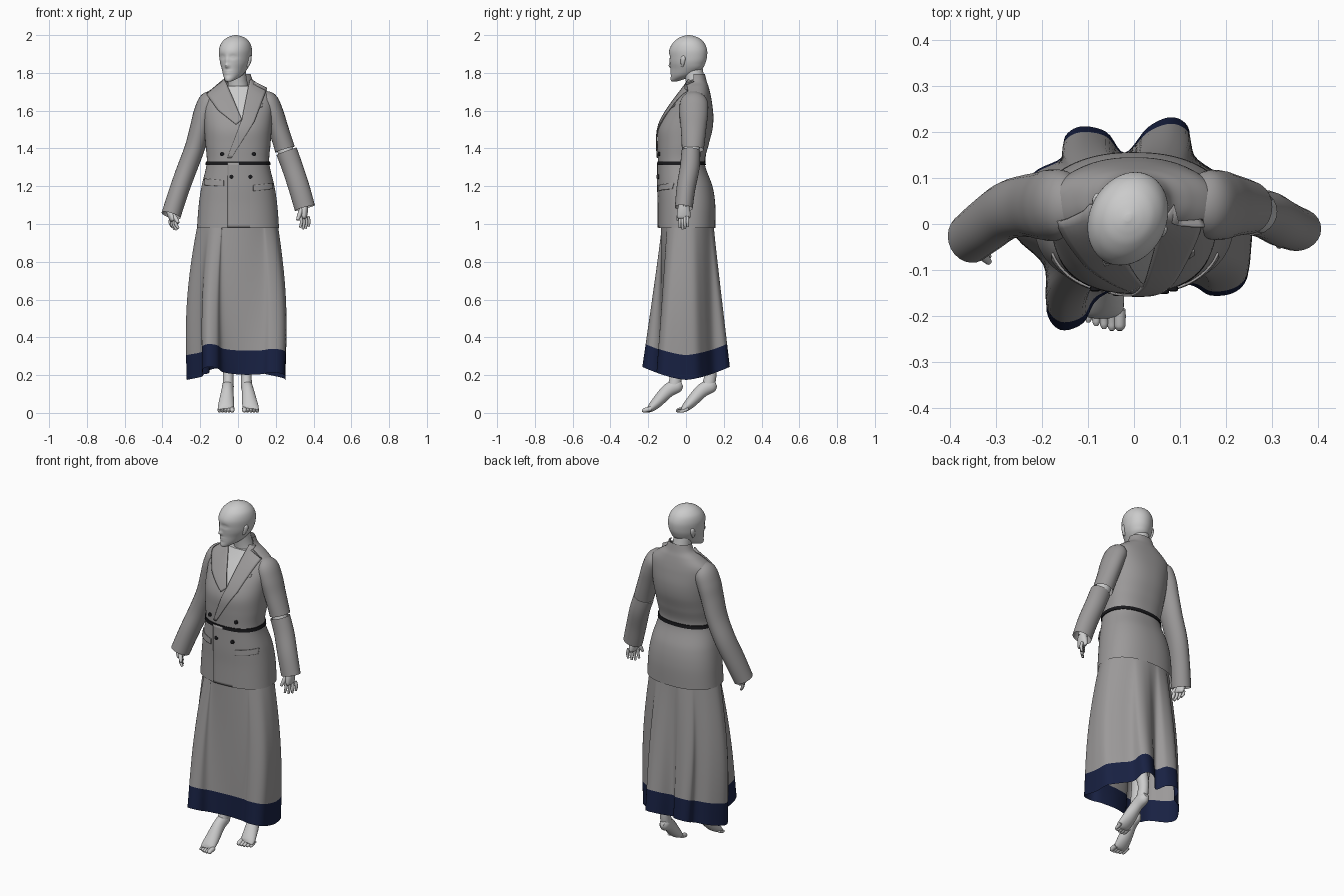
import bpy, bmesh
from math import sin, cos, pi, atan2, exp, radians
from mathutils import Vector, Matrix
from mathutils.bvhtree import BVHTree


def material(name, rgb):
    m = bpy.data.materials.new(name)
    m.diffuse_color = (*rgb, 1)
    return m


CLOTH = material("cloth_grey", (0.33, 0.32, 0.32))
NAVY = material("navy", (0.009, 0.015, 0.055))
BLACK = material("black", (0.01, 0.01, 0.012))


def smooth(rows, n, closed=False):
    """Catmull-Rom through rows of numbers."""
    c, out = len(rows), []
    get = lambda i: rows[i % c] if closed else rows[max(0, min(c - 1, i))]
    for i in range(c if closed else c - 1):
        for k in range(n):
            t = k / n
            out.append([0.5 * (2 * b + (d - a) * t + (2 * a - 5 * b + 4 * d - e) * t * t
                               + (3 * b - a - 3 * d + e) * t ** 3)
                        for a, b, d, e in zip(get(i - 1), get(i), get(i + 1), get(i + 2))])
    return out if closed else out + [list(rows[-1])]


def loft(name, rings, mat=None, caps=True, closed=True, thick=0):
    bm = bmesh.new()
    vs = [[bm.verts.new(p) for p in r] for r in rings]
    n = len(vs[0])
    for a, b in zip(vs, vs[1:]):
        for i in range(n if closed else n - 1):
            j = (i + 1) % n
            bm.faces.new((a[i], a[j], b[j], b[i]))
    if caps and closed:
        bm.faces.new(vs[0][::-1])
        bm.faces.new(vs[-1])
    bmesh.ops.recalc_face_normals(bm, faces=bm.faces)
    me = bpy.data.meshes.new(name)
    bm.to_mesh(me)
    bm.free()
    for p in me.polygons:
        p.use_smooth = True
    me.set_sharp_from_angle(angle=radians(50))
    ob = bpy.data.objects.new(name, me)
    bpy.context.collection.objects.link(ob)
    if mat:
        me.materials.append(mat)
    if thick:
        s = ob.modifiers.new("thickness", "SOLIDIFY")
        s.thickness, s.offset = thick, 0
    return ob


def tube(name, rows, mat=None, n=5, seg=24, caps=True):
    """rows: x, y, z, radius across, radius front to back"""
    rows, rings = smooth(rows, n), []
    P = [Vector(r[:3]) for r in rows]
    for i, r in enumerate(rows):
        T = (P[min(i + 1, len(P) - 1)] - P[max(i - 1, 0)]).normalized()
        U = Vector((1, 0, 0))
        U = (U - T * U.dot(T)).normalized()
        V = T.cross(U)
        rings.append([P[i] + U * r[3] * cos(2 * pi * k / seg) + V * r[4] * sin(2 * pi * k / seg)
                      for k in range(seg)])
    return loft(name, rings, mat, caps)


def oval(cx, hw, yf, yb, z, s=1, p=2.3, seg=96):
    cy, hd = (yf + yb) / 2, (yb - yf) / 2 * s
    f = lambda v: abs(v) ** (2 / p) * (1 if v > 0 else -1)
    return [Vector((cx + hw * s * f(cos(2 * pi * k / seg)), cy + hd * f(sin(2 * pi * k / seg)), z))
            for k in range(seg)]


# Jacket body: z, half width, front y, back y
TORSO = smooth([(0.98, .217, -.145, .155), (1.1, .208, -.145, .155), (1.2, .193, -.148, .14),
                (1.32, .166, -.148, .10), (1.42, .172, -.151, .12), (1.5, .178, -.148, .14),
                (1.57, .183, -.12, .145), (1.64, .188, -.075, .138), (1.685, .175, -.042, .13),
                (1.725, .125, -.015, .12), (1.755, .083, -.004, .11), (1.795, .066, .002, .1)], 8)


def torso_ring(z, s):
    for a, b in zip(TORSO, TORSO[1:]):
        if z <= b[0]:
            t = (z - a[0]) / (b[0] - a[0])
            r = [u + (v - u) * t for u, v in zip(a, b)]
            return oval(0, r[1], r[2], r[3], z, s)


jacket = loft("jacket_body", [oval(0, r[1], r[2], r[3], r[0]) for r in TORSO], CLOTH, caps=False)
bm = bmesh.new()
bm.from_mesh(jacket.data)
bvh = BVHTree.FromBMesh(bm)
# Open the neckline; its rough edge lies under the lapels
cut = []
for f in bm.faces:
    c = f.calc_center_median()
    t = (c.z - 1.545) / 0.215
    if t > 0 and c.y < .04 and .008 - .09 * t < c.x < .03 + .042 * t:
        cut.append(f)
bmesh.ops.delete(bm, geom=cut, context='FACES')
bm.to_mesh(jacket.data)
bm.free()


def on_front(x, z, off):
    p, nrm, _, _ = bvh.ray_cast(Vector((x, -1, z)), Vector((0, 1, 0)))
    if p is None:
        p, nrm, _, _ = bvh.find_nearest(Vector((x, -.02, z)))
        p = Vector((x, p.y, z))
    return p + (nrm if nrm.y < 0 else -nrm) * off


def along(line, t):
    f = t * (len(line) - 1)
    i = min(int(f), len(line) - 2)
    return Vector(line[i]).lerp(Vector(line[i + 1]), f - i)


def patch(name, a, b, oa=.004, ob=.005, n=24, m=8):
    """Cloth strip between two x,z lines laid on the jacket front"""
    rings = []
    for i in range(n + 1):
        p, q = along(a, i / n), along(b, i / n)
        rings.append([on_front(*p.lerp(q, j / m), oa + (ob - oa) * j / m) for j in range(m + 1)])
    loft(name, rings, CLOTH, closed=False, thick=.005)


patch("lapel_right", [(-.07, 1.765), (-.025, 1.66), (.02, 1.55)], [(-.165, 1.685), (-.105, 1.6), (-.01, 1.525)])
patch("lapel_left", [(.062, 1.765), (.02, 1.55), (-.055, 1.35)], [(.152, 1.715), (.085, 1.54), (-.035, 1.35)])
patch("front_overlap", [(-.055, 1.325), (-.055, .982)], [(.09, 1.325), (.09, .982)], .005, -.004)
patch("hip_pocket_right", [(-.175, 1.24), (-.075, 1.23)], [(-.175, 1.205), (-.075, 1.2)], .003, .004)
patch("hip_pocket_left", [(.08, 1.205), (.18, 1.215)], [(.08, 1.175), (.18, 1.185)], .003, .004)
patch("chest_pocket", [(.07, 1.615), (.13, 1.635)], [(.07, 1.6), (.13, 1.62)], .002, .003)

# Belt and buttons
loft("belt", [torso_ring(z, s) for z, s in ((1.312, 1.0), (1.312, 1.03), (1.332, 1.03), (1.332, 1.0))], BLACK, caps=False)
for i, (x, z) in enumerate([(-.085, 1.37), (.085, 1.37), (-.035, 1.25), (.065, 1.25)]):
    p = on_front(x, z, .006)
    tube(f"button_{i + 1}", [(x, p.y + .006, z, .011, .011), (x, p.y - .002, z, .011, .011),
                             (x, p.y - .004, z, .006, .006)], BLACK, n=1, seg=16)

# Sleeves
tube("sleeve_right", [(-.115, .045, 1.685, .02, .03), (-.15, .043, 1.655, .052, .07), (-.178, .041, 1.59, .056, .078),
                      (-.2, .04, 1.51, .054, .074), (-.23, .04, 1.4, .053, .068), (-.275, .03, 1.28, .053, .064),
                      (-.318, 0, 1.16, .052, .062), (-.355, -.03, 1.045, .052, .056)], CLOTH, caps=False)
tube("sleeve_left_upper", [(.12, .045, 1.685, .02, .03), (.155, .043, 1.655, .052, .07), (.185, .041, 1.59, .055, .076),
                           (.212, .04, 1.51, .053, .068), (.235, .038, 1.44, .053, .062), (.249, .036, 1.395, .054, .058)],
     CLOTH, caps=False)
tube("sleeve_left_lower", [(.257, .026, 1.385, .057, .05), (.288, .02, 1.3, .056, .052), (.324, .0, 1.19, .056, .05),
                           (.354, -.012, 1.085, .055, .047)], CLOTH, caps=False)
tube("left_arm", [(.225, .035, 1.47, .038, .04), (.25, .03, 1.39, .042, .042), (.305, .01, 1.24, .036, .036),
                  (.352, -.012, 1.09, .024, .026)])


# Hands
def hand(side, wrist, tip, spread):
    w, t, s = Vector(wrist), Vector(tip), Vector(spread).normalized()
    k = w.lerp(t, .5)
    tube(f"palm_{side}", [(*w, .022, .024), (*w.lerp(t, .25), .021, .033), (*k, .016, .036), (*w.lerp(t, .58), .01, .03)])
    for i in range(4):
        a = k + s * (i - 1.5) * .018
        e = t + s * (i - 1.5) * .02 + Vector((0, 0, (.008, 0, .003, .014)[i]))
        mid = a.lerp(e, .5) + Vector((.006 if w.x > 0 else -.006, 0, 0))
        tube(f"finger_{side}_{i + 1}", [(*a, .009, .009), (*mid, .0085, .0085), (*e, .006, .006)], seg=10, n=4)
    a, e = w.lerp(t, .2) - s * .018, w.lerp(t, .65) - s * .05
    tube(f"thumb_{side}", [(*a, .012, .012), (*a.lerp(e, .6), .011, .011), (*e, .007, .007)], seg=10, n=4)


hand("right", (-.36, -.03, 1.075), (-.33, -.045, .968), (-.5, .85, 0))
hand("left", (.35, -.012, 1.11), (.35, -.012, .972), (.7, .7, 0))

# Skirt: hem outline seen from above, blended up to an oval under the jacket
HEM = smooth([(.25, 0), (.25, -.06), (.245, -.12), (.215, -.15), (.165, -.155), (.12, -.132), (.02, -.125),
              (-.075, -.16), (-.11, -.215), (-.16, -.23), (-.19, -.19), (-.187, -.1), (-.25, -.035), (-.272, .03),
              (-.22, .11), (-.157, .145), (-.15, .19), (-.115, .212), (-.06, .2), (-.02, .155), (.03, .21),
              (.08, .232), (.117, .212), (.13, .15), (.19, .105), (.24, .06)], 5, closed=True)


def skirt_ring(t):
    ring = []
    for x, y in HEM:
        a = atan2(y / .23, x / .26)
        hz = .175 + .068 * min(1, abs(y) / .23) ** 1.5
        tx = t ** .65
        wide = 1 + .09 * sin(pi * t) ** 1.2          # the sides bow outwards
        ring.append((((.2 * cos(a)) * (1 - tx) + x * tx) * wide, (.005 + .138 * sin(a)) * (1 - t) + y * t,
                     1.05 + (hz - 1.05) * t))
    return ring


loft("skirt", [skirt_ring(.85 * i / 24) for i in range(25)], CLOTH, caps=False)
loft("skirt_hem_band", [skirt_ring(.85 + .15 * i / 6) for i in range(7)], NAVY, caps=False)

# Legs and feet on tiptoe, one step apart
tube("leg_right", [(-.09, 0, 1.0, .085, .09), (-.085, -.02, .8, .075, .08), (-.07, -.045, .58, .05, .052),
                   (-.06, -.015, .4, .047, .052), (-.052, -.045, .24, .029, .032), (-.052, -.06, .15, .029, .034)])
tube("leg_left", [(.09, 0, 1.0, .085, .09), (.085, 0, .8, .075, .08), (.065, .02, .58, .05, .052),
                  (.055, .085, .4, .047, .052), (.045, .13, .24, .029, .032), (.045, .12, .15, .029, .034)])


def foot(side, x, toe_x, dy):
    d = toe_x - x
    tube(f"foot_{side}", [(x, -.022 + dy, .155, .014, .018), (x, -.045 + dy, .145, .029, .036), (x + d * .3, -.095 + dy, .118, .032, .036),
                          (x + d * .7, -.15 + dy, .06, .04, .03), (toe_x, -.185 + dy, .026, .042, .021),
                          (toe_x, -.2 + dy, .015, .036, .01)])
    out = 1 if x > 0 else -1
    for i in range(5):
        r = (.013, .01, .0095, .009, .0085)[i]
        tx = toe_x + out * (i - 2) * .017
        y = dy + (0, 0, .004, .01, .018)[i]
        tube(f"toe_{side}_{i + 1}", [(tx, y - .185, .022, r, r), (tx, y - .21, r + .003, r, r), (tx, y - .224, r, r * .9, r * .9),
                                     (tx, y - .232, r, r * .4, r * .4)], seg=10, n=3)


foot("right", -.052, -.065, 0)
foot("left", .045, .068, .18)

# Chest and neck
loft("chest", [torso_ring(1.46 + .03 * i, .9) for i in range(10)])
tube("neck", [(0, .06, 1.66, .075, .06), (0, .055, 1.72, .056, .052), (-.006, .045, 1.78, .05, .05), (-.012, .03, 1.86, .05, .052)])

# Head: z, half width, front y, back y, then facial relief, then a turn to the side
rows = smooth([(1.754, .008, -.088, -.07), (1.76, .022, -.094, -.045), (1.785, .045, -.094, .03), (1.82, .062, -.094, .08),
               (1.85, .074, -.097, .098), (1.88, .08, -.1, .107), (1.92, .083, -.1, .108), (1.955, .075, -.082, .094),
               (1.98, .055, -.055, .07), (1.993, .032, -.028, .042), (2.0, .006, -.002, .014)], 8)
# x, z, width, height, outward amount
RELIEF = [(0, 1.837, .012, .012, .013), (0, 1.862, .01, .024, .007), (-.031, 1.885, .018, .012, -.006), (.031, 1.885, .018, .012, -.006),
          (0, 1.81, .022, .006, .003), (0, 1.798, .019, .006, .003), (0, 1.77, .02, .013, .003),
          (-.031, 1.884, .01, .007, .003), (.031, 1.884, .01, .007, .003)]
turn = Matrix.Translation((-.015, .008, 0)) @ Matrix.Rotation(radians(-26), 4, 'Z')
rings = []
for z, w, yf, yb in rows:
    ring = oval(0, w, yf, yb, z, p=2.0)
    for v in ring:
        if v.y < (yf + yb) / 2 - .01:
            v.y -= sum(k * exp(-((v.x - x) / sx) ** 2 - ((z - cz) / sz) ** 2) for x, cz, sx, sz, k in RELIEF)
    rings.append([turn @ v for v in ring])
loft("head", rings)
for side, s in (("left", 1), ("right", -1)):
    ear = tube(f"ear_{side}", [(s * .07, .003, 1.832, .004, .005), (s * .074, .006, 1.843, .007, .009), (s * .08, .012, 1.866, .008, .013),
                               (s * .081, .014, 1.882, .007, .012), (s * .08, .013, 1.89, .003, .005)], seg=16)
    ear.matrix_world = turn
